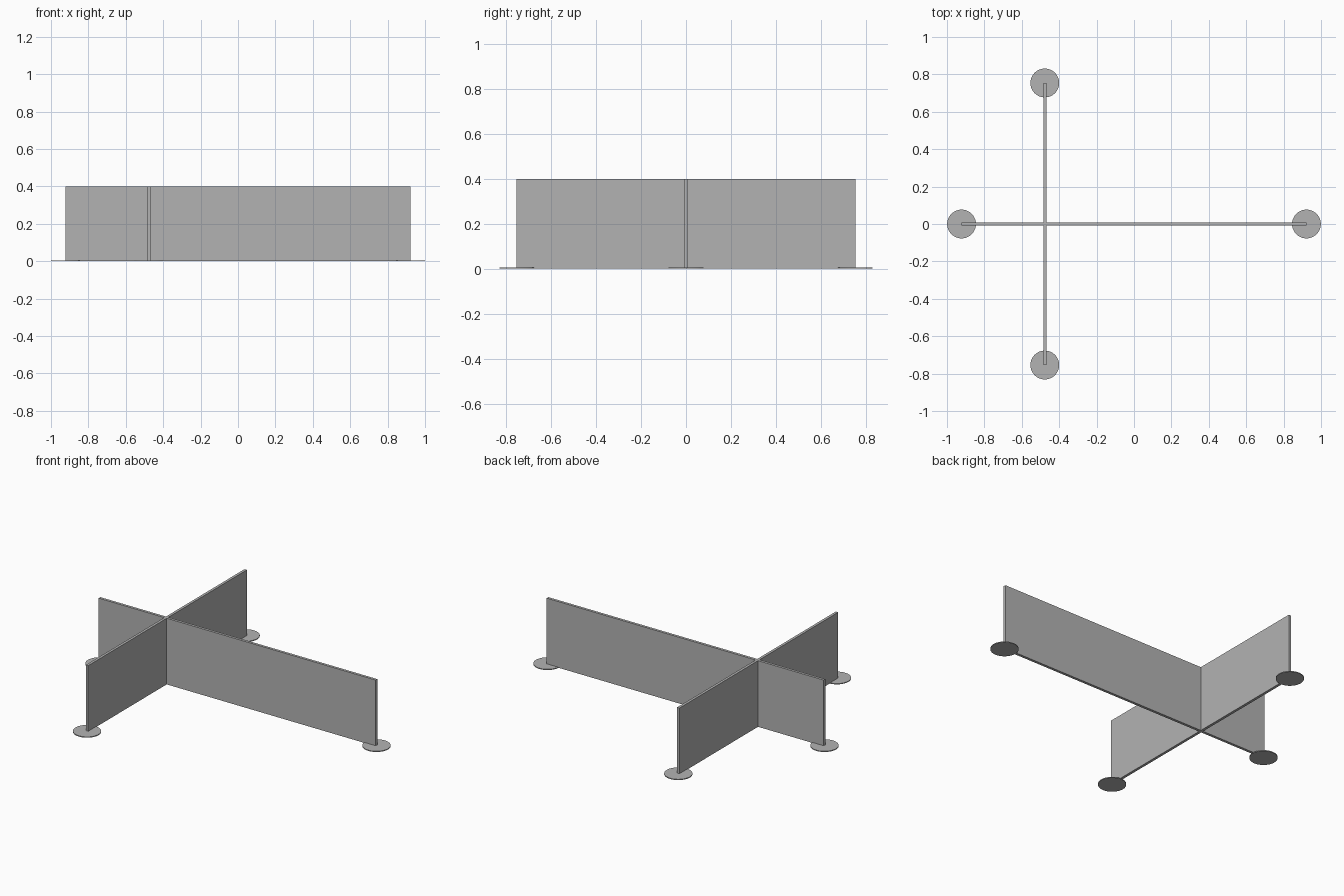
import bpy, bmesh

cube = bpy.data.objects.get("Cube")
if cube:
    bpy.data.objects.remove(cube, do_unlink=True)

grey = bpy.data.materials.new("light_grey")
grey.use_nodes = True
grey.diffuse_color = (0.45, 0.45, 0.45, 1)
grey.node_tree.nodes["Principled BSDF"].inputs["Base Color"].default_value = (0.45, 0.45, 0.45, 1)

CROSS_X = -0.477      # where the two screens cross
END_X = 0.922         # ends of the long screen
END_Y = 0.754         # ends of the cross screen
HALF = 0.008          # half the panel thickness
HEIGHT = 0.40
FOOT_R = 0.077
FOOT_T = 0.005


def add_object(name, bm):
    bmesh.ops.recalc_face_normals(bm, faces=bm.faces)
    mesh = bpy.data.meshes.new(name)
    bm.to_mesh(mesh)
    bm.free()
    mesh.materials.append(grey)
    obj = bpy.data.objects.new(name, mesh)
    bpy.context.collection.objects.link(obj)
    return obj


# Crossed divider panels: one cross-shaped profile pulled upwards
left, right = CROSS_X - HALF, CROSS_X + HALF
profile = [(-END_X, -HALF), (left, -HALF), (left, -END_Y), (right, -END_Y),
           (right, -HALF), (END_X, -HALF), (END_X, HALF), (right, HALF),
           (right, END_Y), (left, END_Y), (left, HALF), (-END_X, HALF)]
bottom = 0.002
bm = bmesh.new()
base = bm.faces.new([bm.verts.new((x, y, bottom)) for x, y in profile])
result = bmesh.ops.extrude_face_region(bm, geom=[base], use_keep_orig=True)
top = [v for v in result["geom"] if isinstance(v, bmesh.types.BMVert)]
bmesh.ops.translate(bm, verts=top, vec=(0, 0, HEIGHT - bottom))
add_object("divider_panels", bm)

# Flat round feet under the four panel ends
feet = {"right_foot": (-END_X, 0), "left_foot": (END_X, 0),
        "front_foot": (CROSS_X, -END_Y), "back_foot": (CROSS_X, END_Y)}
for name, (x, y) in feet.items():
    bm = bmesh.new()
    bmesh.ops.create_cone(bm, cap_ends=True, segments=48, radius1=FOOT_R,
                          radius2=FOOT_R, depth=FOOT_T)
    for face in bm.faces:
        face.smooth = len(face.verts) == 4
    for edge in bm.edges:
        edge.smooth = edge.calc_face_angle(0) < 0.5
    foot = add_object(name, bm)
    foot.location = (x, y, FOOT_T / 2)
